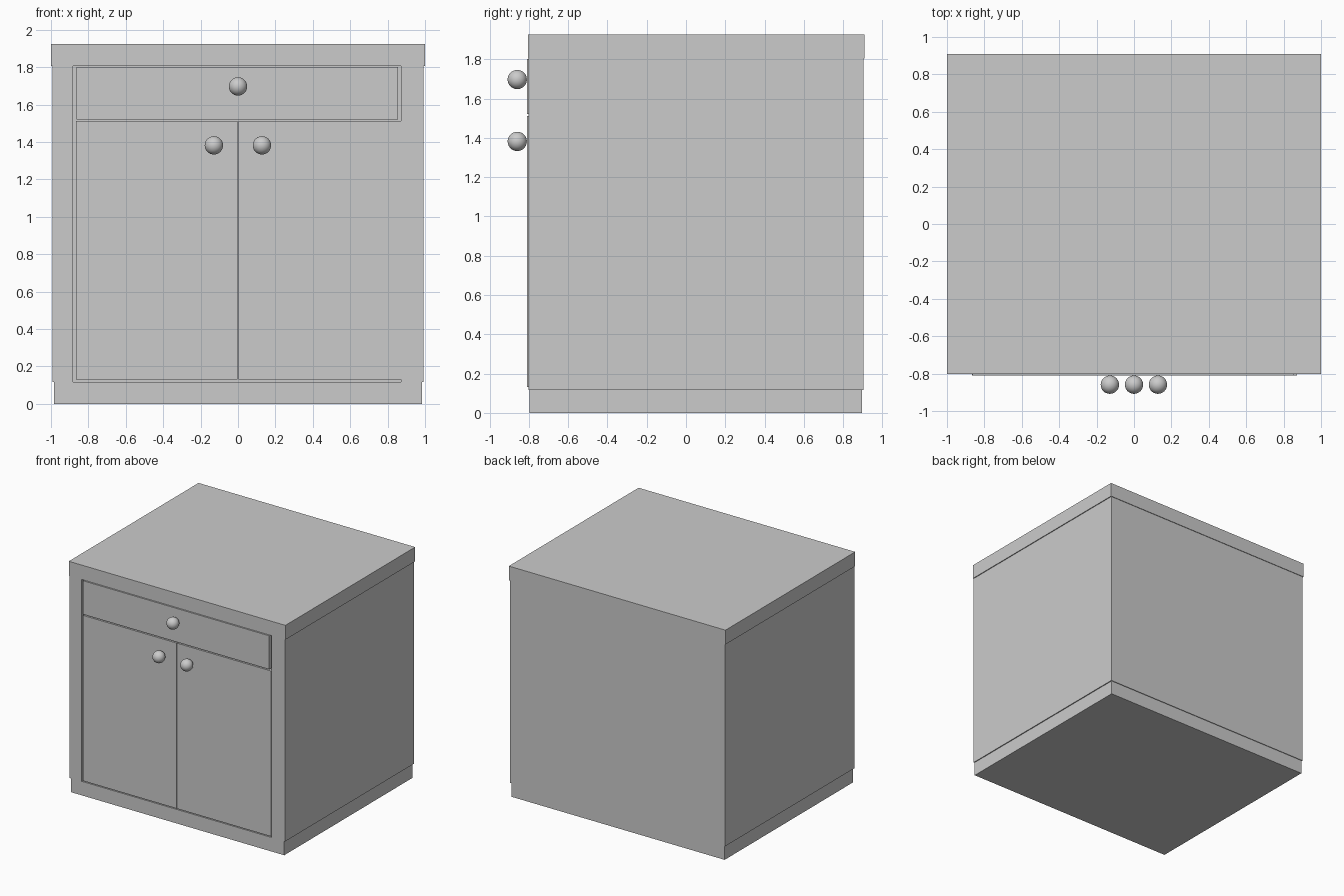
import bpy, bmesh

if "Cube" in bpy.data.objects:
    bpy.data.objects.remove(bpy.data.objects["Cube"])


def prism(name, outline, z0, z1):
    """Extrude an xy outline from z0 to z1."""
    bm = bmesh.new()
    face = bm.faces.new([bm.verts.new((x, y, z0)) for x, y in outline])
    top = bmesh.ops.extrude_face_region(bm, geom=[face])["geom"]
    for v in top:
        if isinstance(v, bmesh.types.BMVert):
            v.co.z = z1
    bmesh.ops.recalc_face_normals(bm, faces=bm.faces)
    mesh = bpy.data.meshes.new(name)
    bm.to_mesh(mesh)
    bm.free()
    ob = bpy.data.objects.new(name, mesh)
    bpy.context.collection.objects.link(ob)
    return ob


def box(name, x0, x1, y0, y1, z0, z1):
    return prism(name, [(x0, y0), (x1, y0), (x1, y1), (x0, y1)], z0, z1)


# Plinth, worktop and carcass with a shallow front opening
box("plinth", -0.985, 0.985, -0.797, 0.897, 0, 0.117)
box("worktop", -1, 1, -0.803, 0.908, 1.805, 1.925)
L, R, W, F, B = -0.882, 0.871, 0.993, -0.801, 0.903
INNER = -0.765
prism("carcass", [(-W, F), (L, F), (L, INNER), (R, INNER), (R, F),
                  (W, F), (W, B), (-W, B)], 0.117, 1.805)

# Drawer front and the pair of doors
FRONT = -0.809
box("drawer_front", -0.863, 0.855, FRONT, INNER, 1.521, 1.801)
box("left_door", -0.866, -0.002, FRONT, INNER, 0.131, 1.512)
box("right_door", 0.002, R, FRONT, INNER, 0.131, 1.512)

# Ball knobs
for name, x, z in (("drawer_knob", 0, 1.697),
                   ("left_door_knob", -0.129, 1.382),
                   ("right_door_knob", 0.128, 1.382)):
    bpy.ops.mesh.primitive_uv_sphere_add(segments=32, ring_count=16,
                                         radius=0.049, location=(x, -0.859, z))
    bpy.context.object.name = name
    bpy.ops.object.shade_smooth()
